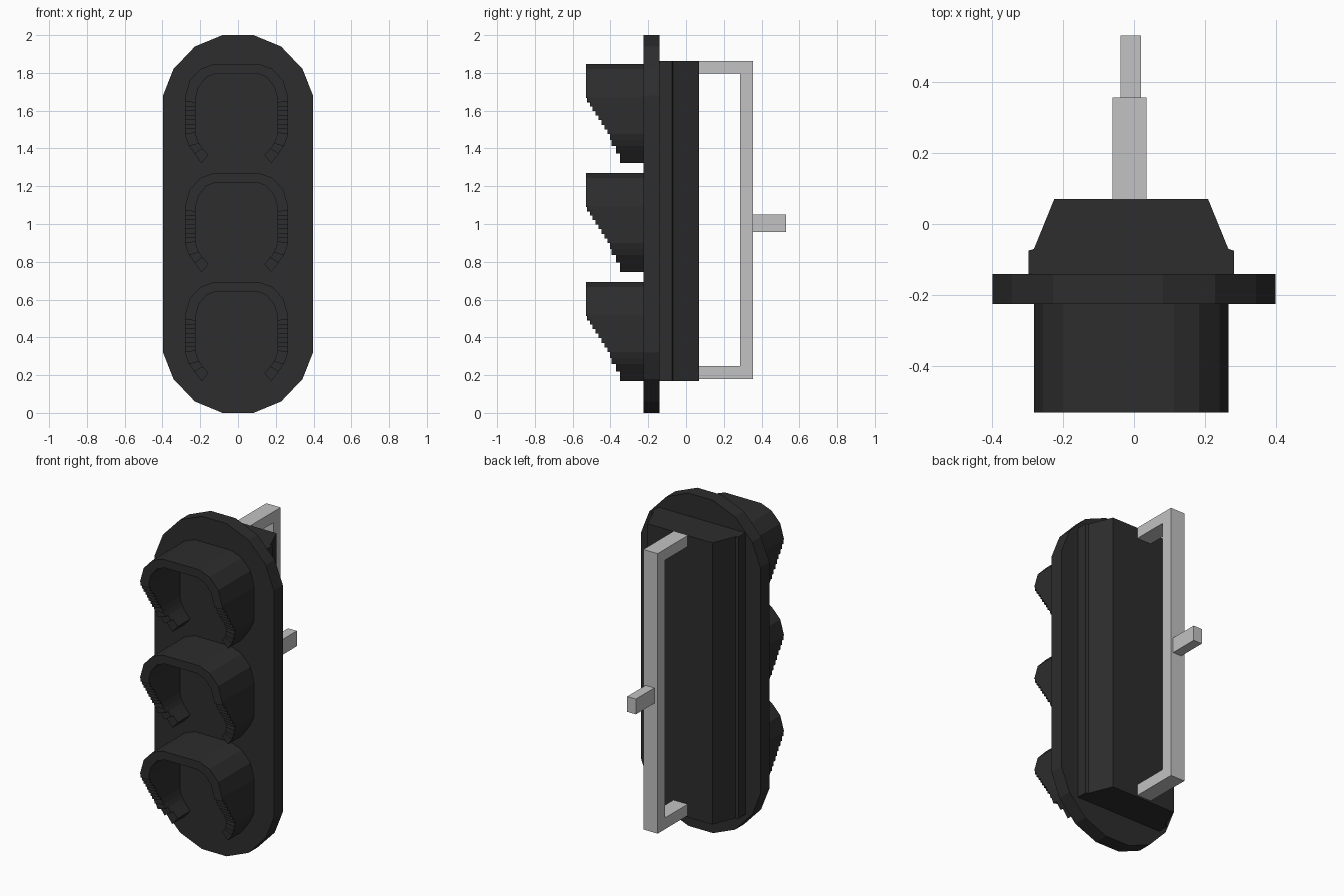
import bpy, bmesh

cube = bpy.data.objects.get("Cube")
if cube:
    bpy.data.objects.remove(cube, do_unlink=True)


def material(name, value):
    m = bpy.data.materials.new(name)
    m.use_nodes = True
    col = (value, value, value, 1)
    m.diffuse_color = col
    m.node_tree.nodes["Principled BSDF"].inputs["Base Color"].default_value = col
    return m


BLACK = material("matte black", 0.026)
GREY = material("light grey", 0.54)


def finish(name, bm, *mats):
    bmesh.ops.recalc_face_normals(bm, faces=bm.faces)
    me = bpy.data.meshes.new(name)
    bm.to_mesh(me)
    bm.free()
    for m in mats:
        me.materials.append(m)
    ob = bpy.data.objects.new(name, me)
    bpy.context.collection.objects.link(ob)
    return ob


def prism(bm, start, end):
    """Closed solid between two matching loops; returns the start cap."""
    a = [bm.verts.new(p) for p in start]
    b = [bm.verts.new(p) for p in end]
    cap = bm.faces.new(a)
    bm.faces.new(b[::-1])
    n = len(a)
    for i in range(n):
        j = (i + 1) % n
        bm.faces.new((a[i], b[i], b[j], a[j]))
    return cap


def box(name, x0, x1, y0, y1, z0, z1, mat):
    bm = bmesh.new()
    ring = [(x0, y0), (x1, y0), (x1, y1), (x0, y1)]
    prism(bm, [(x, y, z0) for x, y in ring], [(x, y, z1) for x, y in ring])
    return finish(name, bm, mat)


# Backplate: rounded slab with a grey border on its front face
quarter = [(0.397, 0.68), (0.342, 0.82), (0.228, 0.94), (0.082, 1.0)]
half = quarter + [(-x, z) for x, z in quarter[::-1]]
outline = half + [(-x, -z) for x, z in half]
bm = bmesh.new()
front = prism(bm, [(x, -0.225, z + 1) for x, z in outline],
              [(x, -0.14, z + 1) for x, z in outline])
border = bmesh.ops.inset_region(bm, faces=[front], thickness=0.043, use_even_offset=True)
for f in border["faces"]:
    f.material_index = 1
finish("backplate", bm, BLACK, GREY)

# Housing: lipped body tapering to the rear
CX = -0.008
side = [(0.289, -0.14), (0.289, -0.075), (0.273, -0.07), (0.216, 0.07)]
ring = side + [(-x, y) for x, y in side[::-1]]
bm = bmesh.new()
prism(bm, [(CX + x, y, 0.17) for x, y in ring], [(CX + x, y, 1.863) for x, y in ring])
finish("housing", bm, BLACK)

# Visor section: (outer x, outer z, inner x, inner z), measured from the top centre
corner = [(0.12, 0, 0.11, -0.05), (0.19, -0.026, 0.16, -0.07),
          (0.248, -0.088, 0.2, -0.12), (0.273, -0.177, 0.217, -0.18)]
STEPS = 8
straight = [(0.273, -0.177 - 0.193 * i / STEPS, 0.217, -0.18 - 0.185 * i / STEPS)
            for i in range(1, STEPS + 1)]
hook = [(0.264, -0.402, 0.209, -0.395), (0.25, -0.435, 0.198, -0.42),
        (0.222, -0.475, 0.178, -0.448), (0.185, -0.525, 0.148, -0.483)]
right = corner + straight + hook
section = [(-a, b, -c, d) for a, b, c, d in right[::-1]] + right
# Front depth of each wall strip, stepping back towards the bottom
depth_right = [-0.53] * 3 + [-0.525 + 0.0155 * i for i in range(STEPS)]
depth_right += [-0.402, -0.395, -0.37, -0.35]
depths = depth_right[::-1] + [-0.53] + depth_right
BASE = -0.225


def visor(name, top):
    bm = bmesh.new()

    def quad(*pts):
        bm.faces.new([bm.verts.new(p) for p in pts])

    def pair(s, y):
        return (CX + s[0], y, top + s[1]), (CX + s[2], y, top + s[3])

    last = BASE
    for s, t, d in zip(section, section[1:], depths):
        (so, si), (to, ti) = pair(s, d), pair(t, d)
        (bo, bi), (eo, ei) = pair(s, BASE), pair(t, BASE)
        quad(so, to, ti, si)
        quad(bo, eo, to, so)
        quad(si, ti, ei, bi)
        if d != last:
            po, pi = pair(s, last)
            quad(po, so, si, pi)
        last = d
    po, pi = pair(section[-1], last)
    eo, ei = pair(section[-1], BASE)
    quad(po, eo, ei, pi)
    bmesh.ops.remove_doubles(bm, verts=bm.verts, dist=0.0001)
    finish(name, bm, BLACK)


def lens(name, top):
    bm = bmesh.new()
    loop = [(CX + c, top + d) for a, b, c, d in section]
    loop += [(CX + 0.185, top - 0.525), (CX - 0.185, top - 0.525)]
    prism(bm, [(x, -0.231, z) for x, z in loop], [(x, -0.224, z) for x, z in loop])
    finish(name, bm, BLACK)


for label, top in (("upper", 1.847), ("middle", 1.27), ("lower", 0.693)):
    visor(label + "_visor", top)
    lens(label + "_lens", top)

# Rear mounting bracket and stub
box("bracket_upright", -0.06, 0.035, 0.285, 0.355, 0.18, 1.863, GREY)
box("bracket_top_arm", -0.06, 0.035, 0.07, 0.285, 1.797, 1.863, GREY)
box("bracket_bottom_arm", -0.06, 0.035, 0.07, 0.285, 0.18, 0.248, GREY)
box("mounting_stub", -0.038, 0.02, 0.355, 0.53, 0.958, 1.05, GREY)
